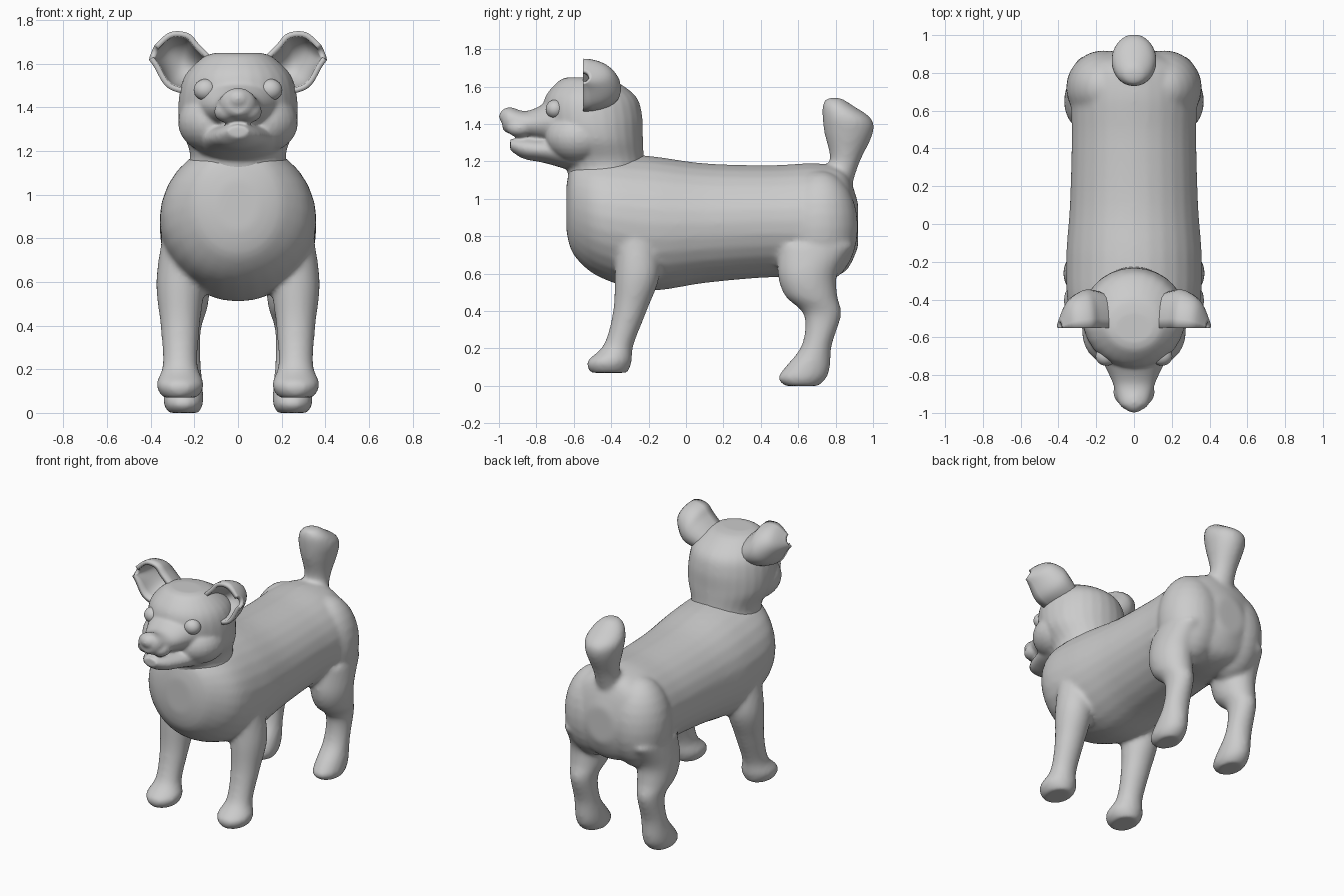
import bpy, bmesh, math
from mathutils import Vector

if "Cube" in bpy.data.objects:
    bpy.data.objects.remove(bpy.data.objects["Cube"])

grey = bpy.data.materials.new("plain_grey")
grey.use_nodes = True
COLOUR = (0.6, 0.6, 0.6, 1)
grey.diffuse_color = COLOUR
grey.node_tree.nodes["Principled BSDF"].inputs["Base Color"].default_value = COLOUR
SIDES = 28


def spline(rows, steps=5):
    """Run a smooth curve through a few rows of numbers."""
    rows = [Vector(row) for row in rows]
    rows = [rows[0]] + rows + [rows[-1]]
    result = []
    for before, start, end, after in zip(rows, rows[1:], rows[2:], rows[3:]):
        leave, arrive = (end - before) / 2, (after - start) / 2
        for step in range(steps):
            t = step / steps
            bend = (start - end) * 2 + leave + arrive
            slope = (end - start) * 3 - leave * 2 - arrive
            result.append(start + leave * t + slope * t * t + bend * t ** 3)
    return result + [rows[-1]]


def skin(bm, grid, closed):
    """Join neighbouring rows of points with faces."""
    rings = [[bm.verts.new(point) for point in row] for row in grid]
    for low, high in zip(rings, rings[1:]):
        for i in range(len(low) if closed else len(low) - 1):
            j = (i + 1) % len(low)
            bm.faces.new((low[i], low[j], high[j], high[i]))
    if closed:
        bm.faces.new(rings[0])
        bm.faces.new(rings[-1])


def loft(bm, across, x, rows):
    """Elliptical rings in x and the across axis; a row is (y, z, x radius, other radius)."""
    angles = [math.tau * i / SIDES for i in range(SIDES)]
    skin(bm, [[Vector((x + wide * math.cos(a), y, z)) + Vector(across) * deep * math.sin(a)
               for a in angles] for y, z, wide, deep in spline(rows)], True)


def ball(bm, centre, radii):
    made = bmesh.ops.create_uvsphere(bm, u_segments=SIDES, v_segments=SIDES // 2, radius=1)["verts"]
    bmesh.ops.scale(bm, vec=radii, verts=made)
    bmesh.ops.translate(bm, vec=centre, verts=made)


def finish(name, bm):
    bmesh.ops.recalc_face_normals(bm, faces=bm.faces)
    for face in bm.faces:
        face.smooth = True
    mesh = bpy.data.meshes.new(name)
    bm.to_mesh(mesh)
    bm.free()
    mesh.materials.append(grey)
    part = bpy.data.objects.new(name, mesh)
    bpy.context.collection.objects.link(part)
    return part


def fuse(part, voxel, passes):
    """Merge overlapping volumes into one soft skin."""
    remesh = part.modifiers.new("fuse", "REMESH")
    remesh.mode = "VOXEL"
    remesh.voxel_size = voxel
    remesh.use_smooth_shade = True
    soften = part.modifiers.new("soften", "SMOOTH")
    soften.factor = 0.5
    soften.iterations = passes


ALONG_Y, UPRIGHT = (0, 0, 1), (0, 1, 0)   # second ring axis of each kind of loft
SIDE_NAMES = {"left": 1, "right": -1}

# Body: torso, four legs and tail
body = bmesh.new()
loft(body, ALONG_Y, 0, [
    (-.64, .95, .1, .12), (-.6, .95, .22, .25), (-.46, .91, .34, .33),
    (-.2, .87, .36, .36), (.1, .87, .34, .32), (.45, .88, .33, .3),
    (.7, .88, .33, .31), (.85, .88, .27, .27), (.92, .86, .1, .12)])
for side in SIDE_NAMES.values():
    # Front leg
    loft(body, UPRIGHT, .265 * side, [
        (-.27, .82, .08, .1), (-.26, .6, .11, .12), (-.3, .4, .09, .09),
        (-.36, .22, .08, .08), (-.41, .13, .11, .12), (-.41, .07, .08, .1)])
    # Hind leg and haunch
    loft(body, UPRIGHT, .25 * side, [
        (.7, .75, .1, .2), (.65, .6, .12, .16), (.67, .48, .11, .14),
        (.73, .38, .08, .1), (.7, .22, .08, .08), (.65, .1, .09, .12),
        (.62, .04, .09, .13), (.62, 0, .07, .09)])
    ball(body, (.16 * side, .72, .85), (.2, .2, .3))
# Tail
loft(body, UPRIGHT, 0, [
    (.8, 1.08, .09, .09), (.85, 1.2, .08, .08), (.87, 1.35, .11, .13),
    (.86, 1.43, .12, .13), (.81, 1.5, .09, .08), (.79, 1.54, .04, .04)])
fuse(finish("body", body), .014, 10)

# Head: neck and skull, cheeks, lips, muzzle, jaw and nose
head = bmesh.new()
loft(head, UPRIGHT, 0, [
    (-.4, 1, .3, .22), (-.43, 1.17, .22, .21), (-.48, 1.32, .27, .25),
    (-.5, 1.45, .27, .265), (-.51, 1.55, .24, .24), (-.53, 1.63, .16, .15),
    (-.55, 1.65, .1, .08)])
for side in SIDE_NAMES.values():
    ball(head, (.11 * side, -.57, 1.33), (.165, .18, .14))
    ball(head, (.05 * side, -.89, 1.38), (.06, .07, .05))
loft(head, ALONG_Y, 0, [
    (-.62, 1.42, .22, .17), (-.74, 1.41, .16, .11), (-.85, 1.4, .11, .07),
    (-.95, 1.42, .08, .07), (-.98, 1.42, .05, .05)])
loft(head, ALONG_Y, 0, [
    (-.58, 1.26, .21, .12), (-.75, 1.26, .15, .07), (-.87, 1.27, .1, .055),
    (-.94, 1.29, .05, .03)])
ball(head, (0, -.94, 1.44), (.06, .06, .05))
fuse(finish("head", head), .01, 8)

# Folded ears: half-open cups facing forwards; a row is (x, z, half width, depth)
EAR = [(.15, 1.54, .08, .17), (.23, 1.58, .11, .19), (.28, 1.62, .12, .18),
       (.34, 1.66, .08, .13), (.385, 1.65, .03, .03)]
for label, side in SIDE_NAMES.items():
    ear = bmesh.new()
    turns = [math.pi * i / 12 for i in range(13)]
    skin(ear, [[((x - .4 * wide * math.cos(a)) * side, depth * math.sin(a) - .55,
                 z + .9 * wide * math.cos(a)) for a in turns]
               for x, z, wide, depth in spline(EAR)], False)
    thick = finish(label + "_ear", ear).modifiers.new("thickness", "SOLIDIFY")
    thick.thickness = .025
    thick.offset = 0

    # Eye
    eye = bmesh.new()
    ball(eye, (.148 * side, -.7, 1.48), (.055, .05, .05))
    finish(label + "_eye", eye)
